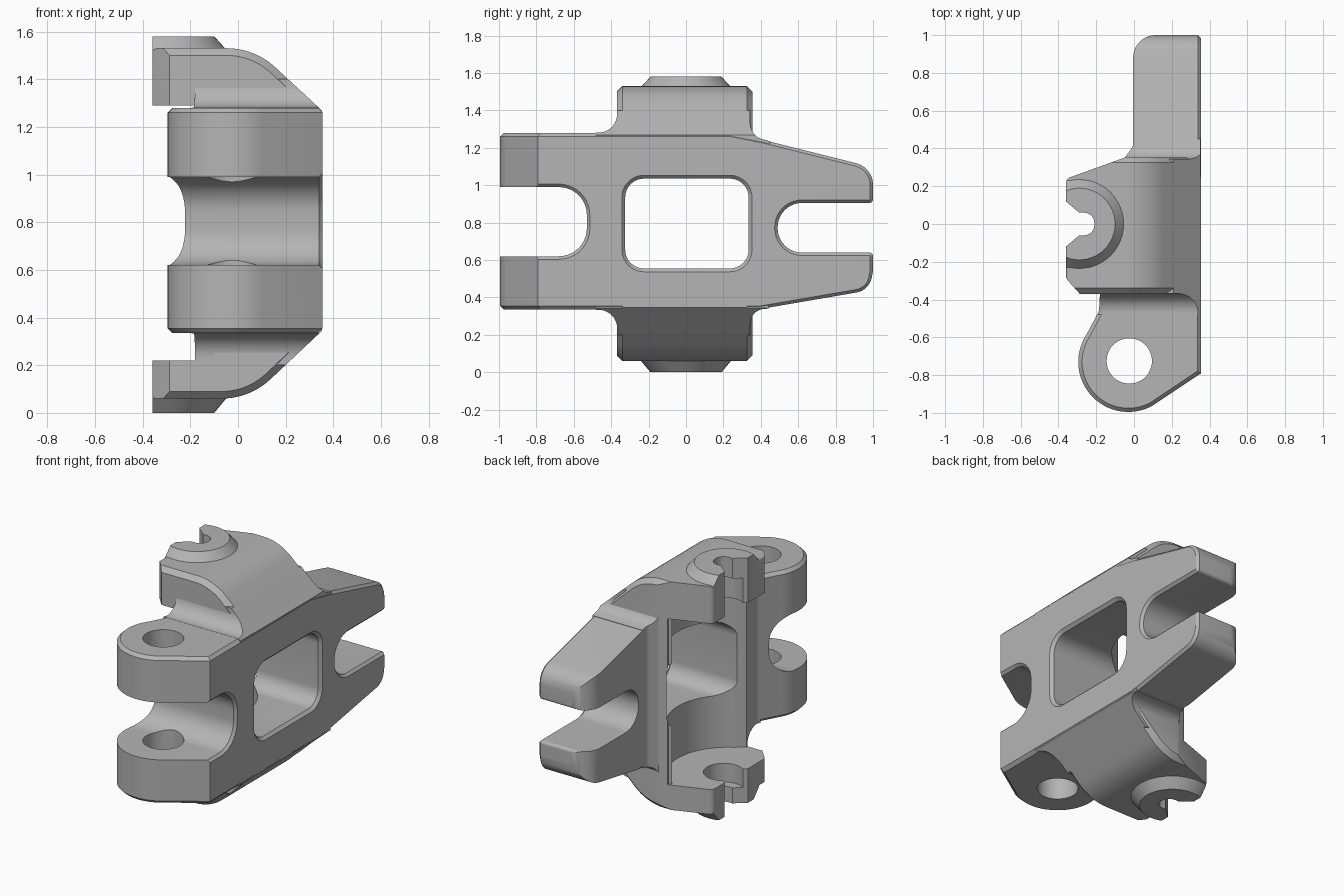
import bpy, bmesh, math
from mathutils import Vector

cube = bpy.data.objects.get("Cube")
if cube:
    bpy.data.objects.remove(cube, do_unlink=True)

steel = bpy.data.materials.new("plain grey")
steel.use_nodes = True
GREY = (0.46, 0.46, 0.46, 1)
steel.diffuse_color = GREY
steel.node_tree.nodes["Principled BSDF"].inputs["Base Color"].default_value = GREY


def rounded(corners, steps=10):
    """Outline from (a, b) or (a, b, radius) corners, as a counter-clockwise list."""
    out, n = [], len(corners)
    for i, c in enumerate(corners):
        p = Vector(c[:2])
        r = c[2] if len(c) > 2 else 0
        if r == 0:
            out.append(p)
            continue
        u = (Vector(corners[i - 1][:2]) - p).normalized()
        v = (Vector(corners[(i + 1) % n][:2]) - p).normalized()
        half = u.angle(v) / 2
        centre = p + (u + v).normalized() * (r / math.sin(half))
        reach = r / math.tan(half)
        s, e = p + u * reach - centre, p + v * reach - centre
        sweep = s.angle(e)
        for k in range(steps + 1):
            t = k / steps
            out.append(centre + (s * math.sin((1 - t) * sweep) + e * math.sin(t * sweep)) / math.sin(sweep))
    area = sum(out[i - 1].cross(out[i]) for i in range(len(out)))
    return out if area > 0 else out[::-1]


def circle(a, b, r, start=0, end=360, count=48):
    angles = [math.radians(start + (end - start) * k / count) for k in range(count)]
    return [(a + r * math.cos(t), b + r * math.sin(t)) for t in angles]


def inset(points, amount):
    out = []
    for i, p in enumerate(points):
        d1 = (p - points[i - 1]).normalized()
        d2 = (points[(i + 1) % len(points)] - p).normalized()
        n1, n2 = Vector((-d1.y, d1.x)), Vector((-d2.y, d2.x))
        out.append(p + (n1 + n2) * (amount / max(0.3, 1 + n1.dot(n2))))
    return out


def prism(name, corners, axis, stations):
    """Solid along an axis through (position, inset) stations."""
    points = rounded(corners)
    place = {"X": lambda p, t: (t, p.x, p.y),
             "Y": lambda p, t: (p.x, t, p.y),
             "Z": lambda p, t: (p.x, p.y, t)}[axis]
    bm = bmesh.new()
    loops = [[bm.verts.new(place(p, t)) for p in (inset(points, c) if c else points)]
             for t, c in stations]
    n = len(points)
    for low, high in zip(loops, loops[1:]):
        for i in range(n):
            bm.faces.new((low[i - 1], low[i], high[i], high[i - 1]))
    bm.faces.new(loops[0][::-1])
    bm.faces.new(loops[-1])
    bmesh.ops.recalc_face_normals(bm, faces=bm.faces)
    mesh = bpy.data.meshes.new(name)
    bm.to_mesh(mesh)
    bm.free()
    mesh.materials.append(steel)
    obj = bpy.data.objects.new(name, mesh)
    bpy.context.collection.objects.link(obj)
    return obj


def combine(target, other, operation):
    """Boolean the other solid into the target and discard it."""
    mod = target.modifiers.new("cut", "BOOLEAN")
    mod.operation, mod.solver, mod.object = operation, "EXACT", other
    bpy.context.view_layer.update()
    result = target.evaluated_get(bpy.context.evaluated_depsgraph_get())
    mesh = bpy.data.meshes.new_from_object(result)
    target.modifiers.clear()
    target.data = mesh
    bpy.data.objects.remove(other, do_unlink=True)


SIDE = 0.355

# Plan of the body: rear fork, waist and round front lugs
plan = ([(SIDE, 1, 0.02), (-0.005, 1, 0.12), (-0.005, 0.41, 0.05), (-0.05, 0.35), (-0.12, 0.31),
         (-0.12, -0.31), (-0.18, -0.36), (-0.185, -0.46, 0.06)]
        + circle(-0.03, -0.73, 0.265, 146, 304, 30) + [(SIDE, -0.79)])

# Side outline of the body, with the fork slot and the lug slot
side = [(-1.05, 0.335), (0.38, 0.335), (0.98, 0.438, 0.1), (1.0, 0.54, 0.02), (1.0, 0.64, 0.02),
        (0.49, 0.64, 0.13), (0.49, 0.905, 0.13), (1.0, 0.905, 0.02), (1.0, 1.095, 0.12),
        (0.42, 1.24), (0.22, 1.28), (-1.05, 1.28), (-1.05, 0.99),
        (-0.53, 0.99, 0.15), (-0.53, 0.62, 0.15), (-1.05, 0.62)]

# Curved clamp profile seen from the front
bow = [(-0.36, 0.06, 0.02), (0.05, 0.06, 0.3), (SIDE - 0.002, 0.345), (SIDE - 0.002, 1.268),
       (0.07, 1.53, 0.3), (-0.36, 1.53, 0.02)]

body = prism("bracket_body", side, "X", [(-0.6, 0), (SIDE - 0.016, 0), (SIDE, 0.016)])
combine(body, prism("plan_trim", plan, "Z", [(0.335, 0.02), (0.355, 0), (1.26, 0), (1.28, 0.02)]), "INTERSECT")

# Fillets where the clamp meets the body
flare = [(-0.48, 0.36), (-0.48, 0.334), (-0.368, 0.334, 0.1), (-0.368, 0.2), (0.343, 0.2),
         (0.343, 0.334, 0.08), (0.44, 0.34), (0.44, 0.37), (0.45, 1.2), (0.45, 1.235),
         (0.343, 1.262, 0.09), (0.343, 1.4), (-0.368, 1.4), (-0.368, 1.281, 0.1),
         (-0.48, 1.281), (-0.48, 1.25)]
fillets = prism("fillets", flare, "X", [(-0.5, 0), (SIDE - 0.003, 0)])
combine(fillets, prism("fillet_plan", plan, "Z", [(0.1, 0), (1.5, 0)]), "INTERSECT")
combine(fillets, prism("fillet_bow", bow, "Y", [(-0.7, 0), (0.7, 0)]), "INTERSECT")

# Clamp with a conical boss on each arm
clamp = prism("clamp", bow, "Y", [(-0.37, 0.03), (-0.34, 0), (0.325, 0), (0.355, 0.03)])
for levels in ([(0, 0.05), (0.06, 0), (0.1, 0)], [(1.48, 0), (1.525, 0), (1.58, 0.05)]):
    combine(clamp, prism("boss", circle(-0.29, 0, 0.24), "Z", levels), "UNION")
arm_plan = [(-0.359, 0.24, 0.03), (0.085, 0.4), (0.5, 0.4), (0.5, -0.4), (-0.26, -0.4), (-0.359, -0.29, 0.03)]
combine(clamp, prism("arm_trim", arm_plan, "Z", [(-0.1, 0), (1.7, 0)]), "INTERSECT")
gap = [(-0.6, -0.6), (-0.1, -0.6), (-0.1, 0.6), (-0.6, 0.6)]
combine(clamp, prism("arm_gap", gap, "Z", [(0.22, 0), (1.29, 0)]), "DIFFERENCE")

combine(body, fillets, "UNION")
combine(body, clamp, "UNION")

# Openings: round cavity, window, lug bore, arm slots and counterbores
window = [(-0.325, 0.555, 0.1), (0.335, 0.555, 0.1), (0.335, 1.035, 0.1), (-0.325, 1.035, 0.1)]
slot = [(-0.6, 0.32), (-0.29, 0.06), (-0.21, 0.06, 0.055), (-0.21, -0.06, 0.055), (-0.29, -0.06), (-0.6, -0.32)]
cutters = [
    prism("cavity", circle(-0.3, 0, 0.36, count=72), "Z", [(0.22, 0), (1.29, 0)]),
    prism("window", window, "X", [(-0.6, 0), (SIDE - 0.018, 0), (SIDE + 0.02, -0.038)]),
    prism("lug_bore", circle(-0.025, -0.725, 0.12), "Z", [(0.2, 0), (1.4, 0)]),
    prism("arm_slot", slot, "Z", [(-0.2, 0), (1.8, 0)]),
    prism("lower_counterbore", circle(-0.27, 0, 0.12), "Z", [(0.1, 0), (0.3, 0)]),
    prism("upper_counterbore", circle(-0.27, 0, 0.12), "Z", [(1.2, 0), (1.45, 0)]),
]
for cutter in cutters:
    combine(body, cutter, "DIFFERENCE")

# Clean up and shade
bm = bmesh.new()
bm.from_mesh(body.data)
bmesh.ops.remove_doubles(bm, verts=bm.verts, dist=0.0004)
bm.to_mesh(body.data)
bm.free()
body.data.materials.clear()
body.data.materials.append(steel)
for poly in body.data.polygons:
    poly.material_index = 0
bpy.ops.object.select_all(action="DESELECT")
body.select_set(True)
bpy.context.view_layer.objects.active = body
bpy.ops.object.shade_smooth_by_angle(angle=math.radians(30))
